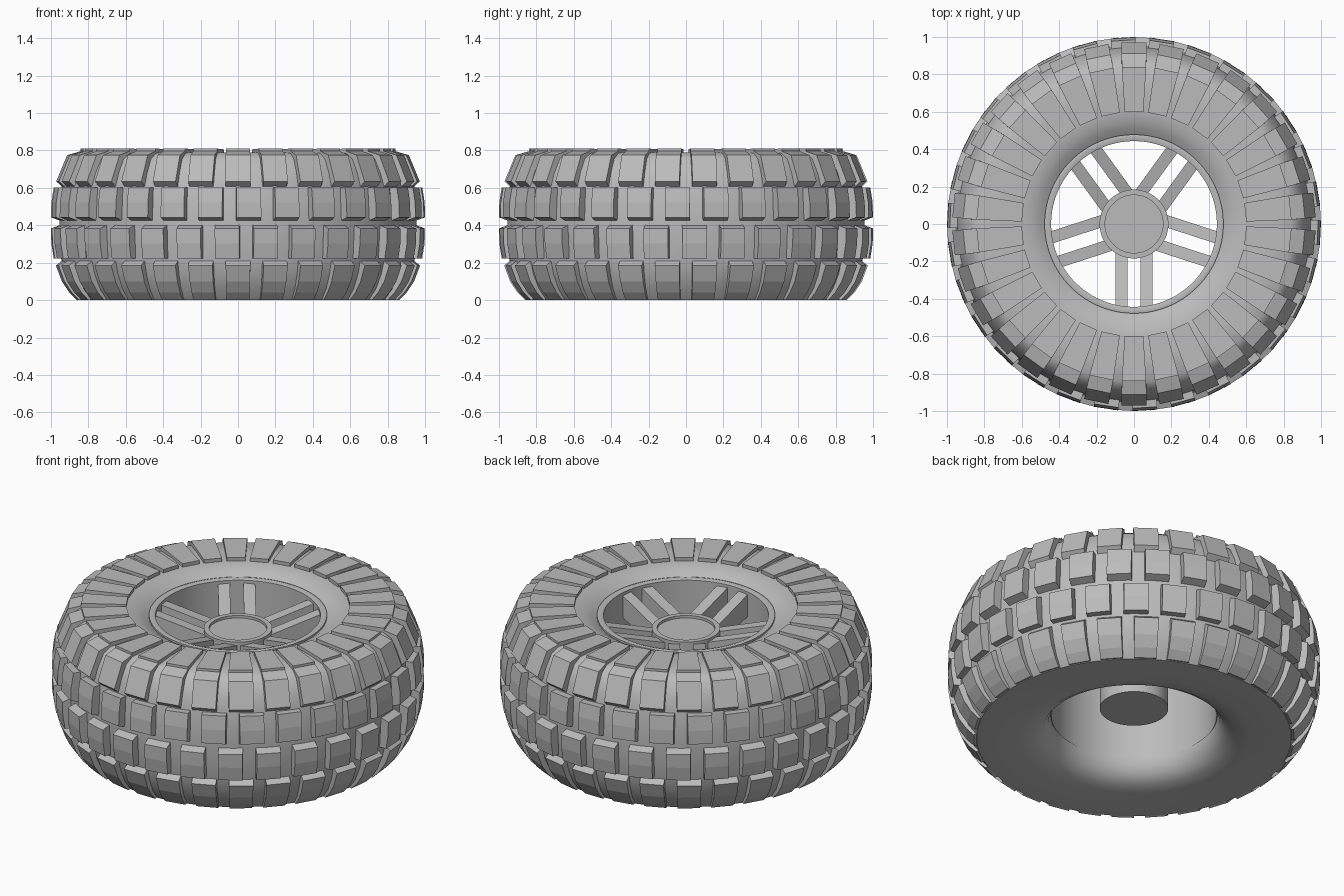
import bpy
import bmesh
from math import sin, cos, pi, radians
from mathutils import Matrix, Vector

cube = bpy.data.objects.get("Cube")
if cube:
    bpy.data.objects.remove(cube)

COUNT = 30
PITCH = 2 * pi / COUNT

grey = bpy.data.materials.new("plain_grey")
grey.use_nodes = True
grey.diffuse_color = (0.5, 0.5, 0.5, 1)
grey.node_tree.nodes["Principled BSDF"].inputs["Base Color"].default_value = (0.5, 0.5, 0.5, 1)


def finish(name, bm, smooth=None):
    bmesh.ops.recalc_face_normals(bm, faces=bm.faces)
    mesh = bpy.data.meshes.new(name)
    bm.to_mesh(mesh)
    bm.free()
    mesh.materials.append(grey)
    obj = bpy.data.objects.new(name, mesh)
    bpy.context.collection.objects.link(obj)
    if smooth:
        bpy.ops.object.select_all(action="DESELECT")
        obj.select_set(True)
        bpy.context.view_layer.objects.active = obj
        bpy.ops.object.shade_smooth_by_angle(angle=radians(smooth))
    return obj


def lathe(name, profile, steps=120, closed=True, smooth=35):
    """Spin an (r, z) profile around the axle."""
    bm = bmesh.new()
    rings = []
    for r, z in profile:
        if r == 0:
            rings.append([bm.verts.new((0, 0, z))] * steps)
        else:
            rings.append([bm.verts.new((r * cos(2 * pi * i / steps), r * sin(2 * pi * i / steps), z))
                          for i in range(steps)])
    pairs = list(zip(rings, rings[1:]))
    if closed:
        pairs.append((rings[-1], rings[0]))
    for a, b in pairs:
        for i in range(steps):
            j = (i + 1) % steps
            corners = list(dict.fromkeys((a[i], a[j], b[j], b[i])))
            bm.faces.new(corners)
    return finish(name, bm, smooth)


def lug_ring(name, stations, shift=0.0):
    """Repeat a tread block; each station is inner (r, z), outer (r, z), half width."""
    bm = bmesh.new()
    for k in range(COUNT):
        turn = Matrix.Rotation((k + shift) * PITCH, 3, "Z")
        loops = []
        for (ri, zi), (ro, zo), w in stations:
            points = ((-w, -ri, zi), (-w, -ro, zo), (w, -ro, zo), (w, -ri, zi))
            loops.append([bm.verts.new(turn @ Vector(p)) for p in points])
        for a, b in zip(loops, loops[1:]):
            for i in range(4):
                j = (i + 1) % 4
                bm.faces.new((a[i], a[j], b[j], b[i]))
        bm.faces.new(loops[0])
        bm.faces.new(loops[-1])
    return finish(name, bm)


# Tyre carcass with flared underside opening
lathe("tyre_body", [
    (0.845, 0), (0.89, 0.06), (0.925, 0.14), (0.945, 0.22), (0.955, 0.41),
    (0.945, 0.6), (0.92, 0.68), (0.885, 0.755), (0.84, 0.785), (0.72, 0.79),
    (0.6, 0.785), (0.55, 0.775), (0.51, 0.758), (0.475, 0.735),
    (0.46, 0.6), (0.455, 0.2), (0.447, 0.14), (0.46, 0.09), (0.49, 0.045),
    (0.54, 0.015), (0.62, 0)])

# Rim barrel with a flat lip
lathe("rim", [(0.478, 0.72), (0.478, 0.748), (0.465, 0.752), (0.443, 0.745),
              (0.443, 0.13), (0.465, 0.16)])

# Hub with a slightly sunken cap
lathe("hub", [(0, 0.18), (0.184, 0.18), (0.184, 0.67), (0.155, 0.67),
              (0.155, 0.655), (0, 0.655)], steps=64, closed=False)

# Sidewall pads and shoulder blocks
lug_ring("sidewall_lugs", [
    ((0.6, 0.77), (0.598, 0.806), 0.05),
    ((0.84, 0.77), (0.84, 0.81), 0.065)])
lug_ring("upper_shoulder_lugs", [
    ((0.83, 0.765), (0.84, 0.796), 0.065),
    ((0.86, 0.74), (0.912, 0.775), 0.066),
    ((0.9, 0.67), (0.97, 0.635), 0.066),
    ((0.93, 0.62), (0.94, 0.607), 0.066)])
lug_ring("lower_shoulder_lugs", [
    ((0.82, 0.01), (0.86, 0.0), 0.06),
    ((0.86, 0.06), (0.9, 0.04), 0.062),
    ((0.89, 0.12), (0.94, 0.1), 0.064),
    ((0.91, 0.17), (0.972, 0.185), 0.066),
    ((0.92, 0.2), (0.94, 0.21), 0.066)])

# Two staggered rows of centre tread, mirrored about the tread middle
MIDDLE = 0.413
for name, side, shift in (("upper_tread_lugs", 1, 0.28), ("lower_tread_lugs", -1, -0.28)):
    row = [(0.008, 0.94, 0.94), (0.03, 0.93, 0.998), (0.11, 0.93, 0.996), (0.19, 0.92, 0.983)]
    lug_ring(name, [((ri, MIDDLE + side * h), (ro, MIDDLE + side * h), 0.066)
                    for h, ri, ro in row], shift)

# Five pairs of parallel spokes rising from hub to rim
bm = bmesh.new()
for k in range(5):
    turn = Matrix.Rotation(k * 2 * pi / 5, 3, "Z")
    for side in (-1, 1):
        ends = []
        for y, top, bottom in ((-0.14, 0.645, 0.53), (-0.448, 0.73, 0.6)):
            ends.append([bm.verts.new(turn @ Vector((side * x, y, z))) for x, z in
                         ((0.036, top), (0.1, top), (0.1, bottom), (0.036, bottom))])
        a, b = ends
        for i in range(4):
            j = (i + 1) % 4
            bm.faces.new((a[i], a[j], b[j], b[i]))
        bm.faces.new(a)
        bm.faces.new(b)
finish("spokes", bm)
